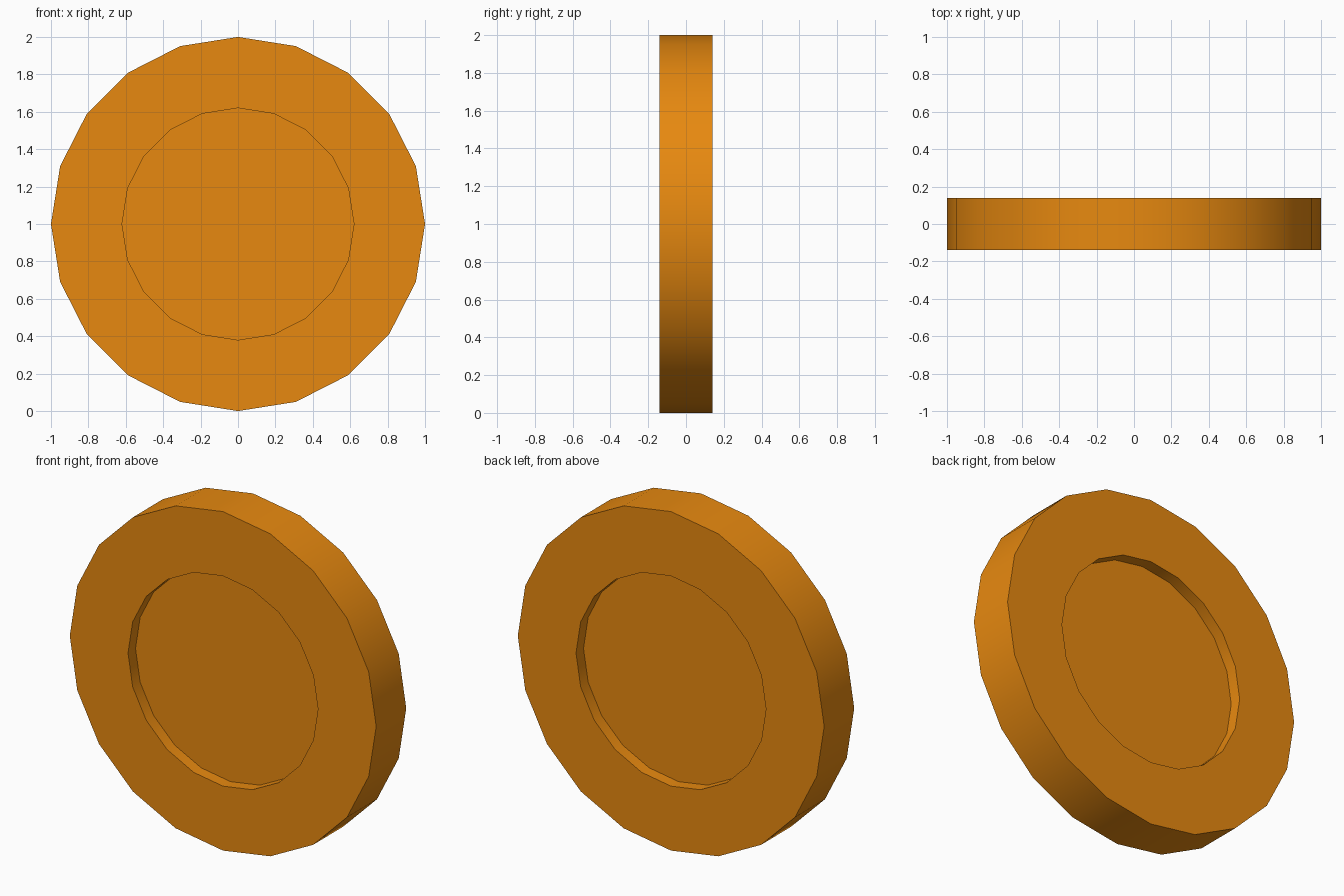
import bpy, bmesh
from math import cos, sin, pi, radians

if "Cube" in bpy.data.objects:
    bpy.data.objects.remove(bpy.data.objects["Cube"])

SIDES = 20
# half cross-section (radius, y) from front recess centre round to the back
PROFILE = [(0.62, -0.07), (0.62, -0.14), (1.0, -0.14),
           (1.0, 0.14), (0.62, 0.14), (0.62, 0.07)]

# coin: lathe the profile about the y axis, then cap both recess floors
bm = bmesh.new()
rings = [[bm.verts.new((r * cos(2 * pi * i / SIDES), y, 1 + r * sin(2 * pi * i / SIDES)))
          for i in range(SIDES)] for r, y in PROFILE]
for a, b in zip(rings, rings[1:]):
    for i in range(SIDES):
        j = (i + 1) % SIDES
        bm.faces.new((a[i], a[j], b[j], b[i]))
bm.faces.new(rings[0])
bm.faces.new(rings[-1])
bmesh.ops.recalc_face_normals(bm, faces=bm.faces)
mesh = bpy.data.meshes.new("coin")
bm.to_mesh(mesh)
bm.free()
coin = bpy.data.objects.new("coin", mesh)
bpy.context.collection.objects.link(coin)

# gold colour
gold = bpy.data.materials.new("gold")
gold.diffuse_color = (0.8, 0.25, 0.005, 1)
gold.use_nodes = True
gold.node_tree.nodes["Principled BSDF"].inputs["Base Color"].default_value = gold.diffuse_color
mesh.materials.append(gold)

# smooth rim, sharp corners
bpy.context.view_layer.objects.active = coin
coin.select_set(True)
bpy.ops.object.shade_smooth_by_angle(angle=radians(30))
